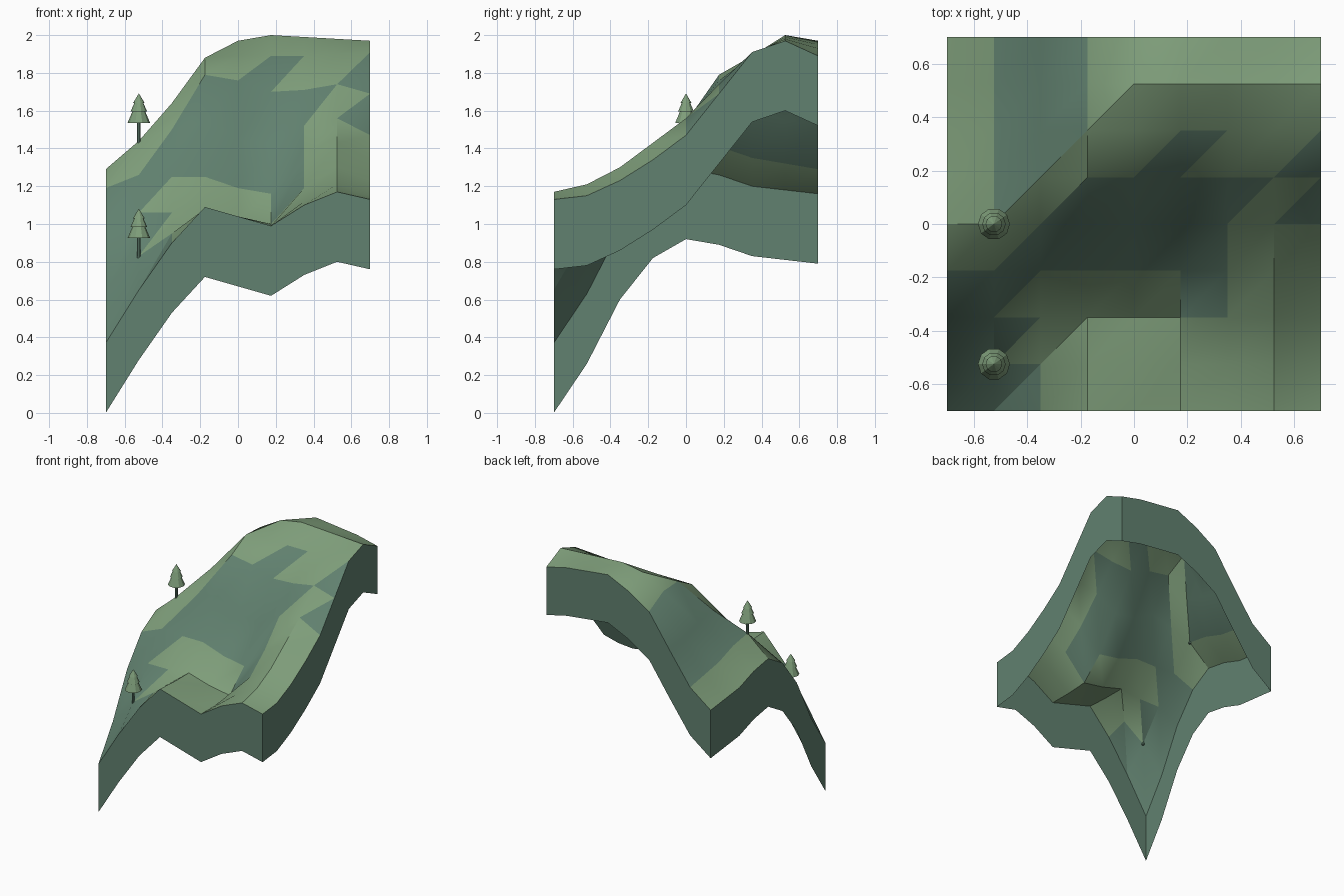
import bpy
import bmesh
import math

old = bpy.data.objects.get("Cube")
if old:
    bpy.data.objects.remove(old, do_unlink=True)


def material(name, colour):
    mat = bpy.data.materials.new(name)
    mat.use_nodes = True
    mat.diffuse_color = (*colour, 1)
    mat.node_tree.nodes["Principled BSDF"].inputs["Base Color"].default_value = (*colour, 1)
    return mat


grass = material("grass_green", (0.21, 0.34, 0.195))
teal = material("rock_teal", (0.12, 0.22, 0.16))

SIZE = 1.4
CELLS = 8
STEP = SIZE / CELLS
SKIRT = 0.37

# Ground heights in hundredths, rows run front to back, columns left to right
HEIGHTS = [
    "37 65 90 109 104 99 110 117 113",
    "63 83 95 108 104 99 112 121 115",
    "97 106 106 108 103 100 119 130 123",
    "119 126 125 125 119 116 133 143 134",
    "129 144 150 154 145 142 152 156 147",
    "126 141 164 179 176 170 171 174 169",
    "120 135 160 188 189 189 189 190 191",
    "118 132 155 187 197 200 199 198 197",
    "116 129 153 178 189 197 195 193 189",
]
height = [[int(h) / 100 for h in row.split()] for row in HEIGHTS]

# Cell colours: g grass, t teal, u teal upper-left half, l teal lower-right half
COVER = [
    "ttgggggg",
    "tugggggg",
    "tugggtgg",
    "glttttgg",
    "gultttul",
    "gtuglugl",
    "gttggggg",
    "gttggggg",
]


def finish(name, bm, mats, angle):
    mesh = bpy.data.meshes.new(name)
    bm.to_mesh(mesh)
    bm.free()
    for mat in mats:
        mesh.materials.append(mat)
    obj = bpy.data.objects.new(name, mesh)
    bpy.context.collection.objects.link(obj)
    bpy.ops.object.select_all(action="DESELECT")
    obj.select_set(True)
    bpy.context.view_layer.objects.active = obj
    bpy.ops.object.shade_smooth_by_angle(angle=math.radians(angle))
    return obj


def ground_point(i, j):
    return (i * STEP - SIZE / 2, j * STEP - SIZE / 2, height[j][i])


# Hillside: a grid of cells, each split along the same diagonal
bm = bmesh.new()
grid = [[bm.verts.new(ground_point(i, j)) for i in range(CELLS + 1)] for j in range(CELLS + 1)]
for j in range(CELLS):
    for i in range(CELLS):
        a, b = grid[j][i], grid[j][i + 1]
        c, d = grid[j + 1][i + 1], grid[j + 1][i]
        lower = bm.faces.new((a, b, c))
        upper = bm.faces.new((a, c, d))
        lower.material_index = int(COVER[j][i] in "tl")
        upper.material_index = int(COVER[j][i] in "tu")
finish("hillside", bm, [grass, teal], 30)

# Skirt: open wall of constant depth that follows the edge of the hillside
run = range(CELLS)
border = [(i, 0) for i in run] + [(CELLS, j) for j in run]
border += [(CELLS - i, CELLS) for i in run] + [(0, CELLS - j) for j in run]
bm = bmesh.new()
top = [bm.verts.new(ground_point(i, j)) for i, j in border]
bottom = [bm.verts.new((v.co.x, v.co.y, v.co.z - SKIRT)) for v in top]
for k in range(len(top)):
    n = (k + 1) % len(top)
    bm.faces.new((bottom[k], bottom[n], top[n], top[k]))
finish("skirt_wall", bm, [teal], 30)


def lathe(name, profile, sides, mat):
    """Spin a radius/height profile round the z axis."""
    bm = bmesh.new()
    rings = []
    for radius, z in profile:
        turn = [2 * math.pi * s / sides for s in range(sides)]
        rings.append([bm.verts.new((radius * math.cos(t), radius * math.sin(t), z)) for t in turn])
    for low, high in zip(rings, rings[1:]):
        for s in range(sides):
            n = (s + 1) % sides
            bm.faces.new((low[s], low[n], high[n], high[s]))
    bm.faces.new(rings[0][::-1])
    bm.faces.new(rings[-1])
    bmesh.ops.remove_doubles(bm, verts=bm.verts, dist=0.0001)
    return finish(name, bm, [mat], 20)


# Pine trees: thin trunk with three stacked tiers of foliage
TRUNK = [(0.01, -0.01), (0.01, 0.11)]
FOLIAGE = [
    (0.06, 0.095), (0.032, 0.16), (0.044, 0.155),
    (0.022, 0.205), (0.031, 0.2), (0.001, 0.25),
]
for label, i, j in (("upper", 1, 4), ("lower", 1, 1)):
    spot = ground_point(i, j)
    lathe(label + "_tree_trunk", TRUNK, 8, teal).location = spot
    lathe(label + "_tree_foliage", FOLIAGE, 10, grass).location = spot
